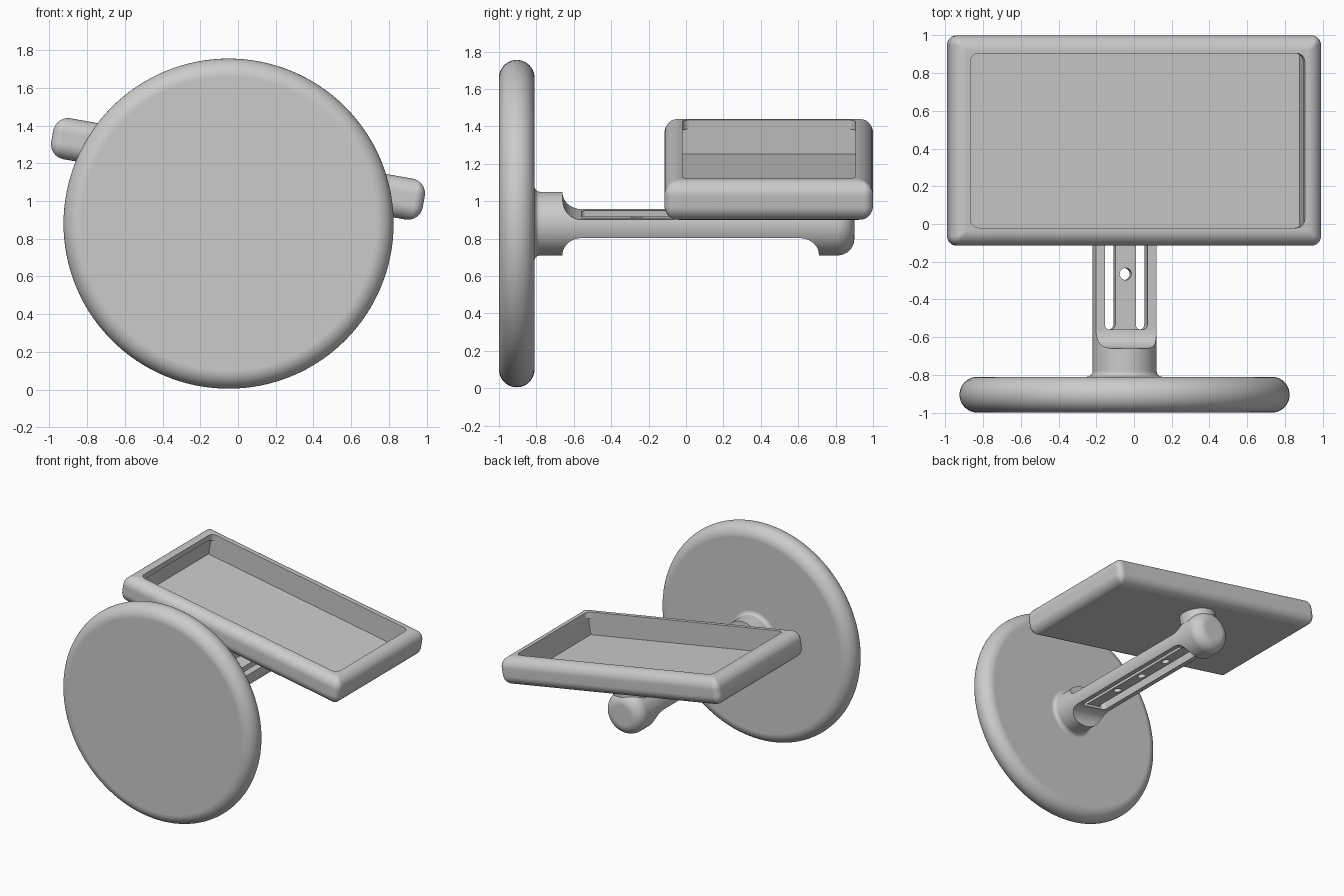
import bpy, bmesh
from math import sin, cos, pi, radians, sqrt
from mathutils import Matrix

old = bpy.data.objects.get("Cube")
if old:
    bpy.data.objects.remove(old, do_unlink=True)

GREY = (0.6, 0.6, 0.6, 1)
grey = bpy.data.materials.new("matte grey")
grey.use_nodes = True
grey.diffuse_color = GREY
grey.node_tree.nodes["Principled BSDF"].inputs["Base Color"].default_value = GREY

AXIS_X, AXIS_Z = -0.05, 0.88
TILT = Matrix.Rotation(radians(10), 4, 'Y')
ARM = Matrix.Translation((AXIS_X, 0, AXIS_Z)) @ TILT


def loft(name, rings, place):
    """Skin a list of equal closed rings and cap both ends."""
    bm = bmesh.new()
    rows = [[bm.verts.new(p) for p in ring] for ring in rings]
    for a, b in zip(rows, rows[1:]):
        for i in range(len(a)):
            j = (i + 1) % len(a)
            bm.faces.new((a[i], a[j], b[j], b[i]))
    bm.faces.new(rows[0])
    bm.faces.new(rows[-1])
    bmesh.ops.recalc_face_normals(bm, faces=bm.faces)
    mesh = bpy.data.meshes.new(name)
    bm.to_mesh(mesh)
    bm.free()
    mesh.materials.append(grey)
    obj = bpy.data.objects.new(name, mesh)
    bpy.context.collection.objects.link(obj)
    obj.matrix_world = place
    return obj


def lathe(name, profile, place, n=96):
    """Turn (radius, y) points around the y axis."""
    rings = [[(r * cos(2 * pi * i / n), y, r * sin(2 * pi * i / n)) for i in range(n)]
             for r, y in profile]
    return loft(name, rings, place)


def arc(cx, cy, r, a0, a1, n=10):
    return [(cx + r * cos(radians(a0 + (a1 - a0) * i / n)),
             cy + r * sin(radians(a0 + (a1 - a0) * i / n))) for i in range(n + 1)]


def rounded_rect(hx, hy, r, n=6):
    pts = []
    for k, (sx, sy) in enumerate(((1, 1), (-1, 1), (-1, -1), (1, -1))):
        pts += arc(sx * (hx - r), sy * (hy - r), r, 90 * k, 90 * k + 90, n)
    return pts


def cut(obj, cutter):
    bpy.context.view_layer.update()
    mod = obj.modifiers.new("cut", 'BOOLEAN')
    mod.operation, mod.solver, mod.object = 'DIFFERENCE', 'EXACT', cutter
    bpy.context.view_layer.objects.active = obj
    bpy.ops.object.modifier_apply(modifier=mod.name)
    bpy.data.objects.remove(cutter, do_unlink=True)


def finish(obj, angle=32):
    bpy.ops.object.select_all(action='DESELECT')
    obj.select_set(True)
    bpy.context.view_layer.objects.active = obj
    bpy.ops.object.shade_smooth_by_angle(angle=radians(angle))
    mod = obj.modifiers.new("even shading", 'WEIGHTED_NORMAL')
    mod.keep_sharp = True


# Round base plate with a fully rounded rim
R, RIM = 0.875, 0.095
plate = lathe("base_plate", arc(R - RIM, -0.905, RIM, -90, 90, 20),
              Matrix.Translation((AXIS_X, 0, AXIS_Z)), 128)
finish(plate)

# Arm: round bar flaring into the plate, with a rounded far end
ARM_R, END, ROUND = 0.17, 0.9, 0.09
flare = arc(ARM_R + 0.03, -0.78, 0.03, 270, 180, 6)
arm = lathe("support_arm", [(ARM_R + 0.03, -0.83)] + flare
            + arc(ARM_R - ROUND, END - ROUND, ROUND, 0, 90), ARM)

# Thin the middle of the arm, leaving curved shoulders at both ends
Y0, Y1, HALF, FIL = -0.66, 0.71, 0.05, 0.1
for side in (1, -1):
    outline = ([(Y0, 0.3)] + arc(Y0 + FIL, HALF + FIL, FIL, 180, 270)
               + arc(Y1 - FIL, HALF + FIL, FIL, 270, 360) + [(Y1, 0.3)])
    cut(arm, loft("shoulder_cutter",
                  [[(x, y, side * z) for y, z in outline] for x in (-0.3, 0.3)], ARM))

# Sunken web, two long slots and three holes
MID, LONG = 0.025, 0.585


def upright(name, outline, x, y, z0, z1):
    return loft(name, [[(x + px, y + py, z) for px, py in outline] for z in (z0, z1)], ARM)


for z0, z1 in ((0.03, 0.08), (-0.08, -0.03)):
    cut(arm, upright("recess_cutter", rounded_rect(0.115, LONG, 0.028), 0, MID, z0, z1))
for x in (-0.085, 0.085):
    cut(arm, upright("slot_cutter", rounded_rect(0.03, LONG, 0.028), x, MID, -0.1, 0.1))
for y in (-0.29, 0, 0.29):
    cut(arm, upright("hole_cutter", rounded_rect(0.032, 0.032, 0.0319), 0, MID + y, -0.1, 0.1))
finish(arm)

# Pad joining the arm end to the tray underside
pad = [(x, 0.74 + y) for x, y in arc(0, 0, 0.14, 0, 360, 32)[:-1]]
finish(loft("tray_mount", [[(x, y, z) for x, y in pad] for z in (0.06, 0.2)], ARM))

# Tray: softly rounded slab
HX, HY, HZ, EDGE = 1.0, 0.5575, 0.11, 0.08
TRAY = Matrix.Translation((0, 0.4425, 1.17)) @ TILT
section = (arc(-EDGE, -HZ + EDGE, EDGE, -90, 0, 8)
           + arc(-EDGE, HZ - EDGE, EDGE, 0, 90, 8))
tray = loft("tray", [[(x, y, z) for x, y in
                      rounded_rect(HX + inset, HY + inset, max(0.05 + inset, 0.012))]
                     for inset, z in section], TRAY)

# Opening with rounded corners over a square-cornered well
for hx, hy, r, z0, z1 in ((0.9, 0.4625, 0.045, 0.03, 0.2), (0.905, 0.4675, 0.004, -0.075, 0.06)):
    cut(tray, loft("well_cutter", [[(x, y, z) for x, y in rounded_rect(hx, hy, r)]
                                   for z in (z0, z1)], TRAY))
finish(tray)
